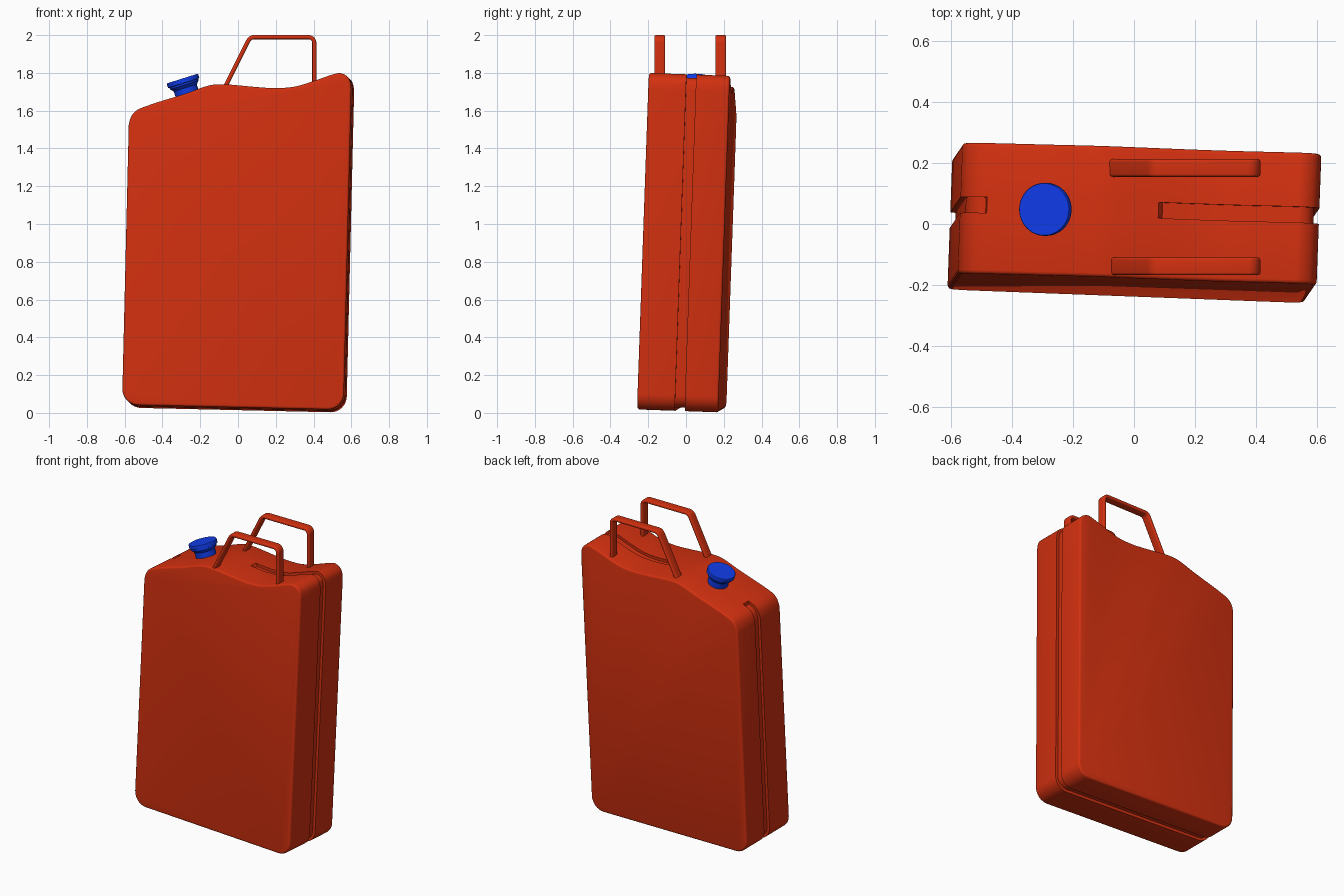
import bpy, bmesh, math
from mathutils import Vector, Matrix

if "Cube" in bpy.data.objects:
    bpy.data.objects.remove(bpy.data.objects["Cube"])


def material(name, color):
    m = bpy.data.materials.new(name)
    m.diffuse_color = (*color, 1)
    m.use_nodes = True
    m.node_tree.nodes["Principled BSDF"].inputs["Base Color"].default_value = m.diffuse_color
    return m


RED = material("red_paint", (0.65, 0.03, 0.005))
BLUE = material("blue_plastic", (0.005, 0.045, 0.8))


def loft(name, rings, mat, matrix=Matrix()):
    """Skin a list of closed rings and cap both ends."""
    bm = bmesh.new()
    vs = [[bm.verts.new(p) for p in r] for r in rings]
    n = len(rings[0])
    for a, b in zip(vs, vs[1:]):
        for i in range(n):
            j = (i + 1) % n
            bm.faces.new((a[i], a[j], b[j], b[i]))
    bm.faces.new(vs[0])
    bm.faces.new(vs[-1])
    bmesh.ops.remove_doubles(bm, verts=bm.verts, dist=1e-5)
    bmesh.ops.recalc_face_normals(bm, faces=bm.faces)
    me = bpy.data.meshes.new(name)
    bm.to_mesh(me)
    bm.free()
    ob = bpy.data.objects.new(name, me)
    ob.matrix_world = matrix
    me.materials.append(mat)
    bpy.context.collection.objects.link(ob)
    bpy.context.view_layer.objects.active = ob
    ob.select_set(True)
    bpy.ops.object.shade_smooth_by_angle(angle=math.radians(32))
    ob.select_set(False)
    return ob


def fillet(a, b, c, r, n=8):
    """Round the corner b of the path a-b-c with radius r."""
    a, b, c = Vector(a), Vector(b), Vector(c)
    u, w = (a - b).normalized(), (c - b).normalized()
    half = u.angle(w) / 2
    t = r / math.tan(half)
    o = b + (u + w).normalized() * r / math.sin(half)
    p, q = b + u * t - o, b + w * t - o
    ang = p.angle(q)
    return [o + (p * math.sin((1 - k / n) * ang) + q * math.sin(k / n * ang)) / math.sin(ang)
            for k in range(n + 1)]


def spline(pts, n=10):
    """Catmull-Rom curve through the inner points."""
    out = []
    for a, b, c, d in zip(pts, pts[1:], pts[2:], pts[3:]):
        for k in range(n):
            t = k / n
            out.append(0.5 * (2 * b + (c - a) * t + (2 * a - 5 * b + 4 * c - d) * t * t
                              + (3 * b - a - 3 * c + d) * t ** 3))
    return out + [pts[-2]]


# Can body: front outline with a wavy top, lofted through the depth
W, D = 0.587, 0.215
top = [(-W, 1.40), (-W, 1.485), (-0.558, 1.552), (-0.478, 1.592), (-0.293, 1.655),
       (-0.203, 1.69), (-0.14, 1.707), (-0.063, 1.709), (0.087, 1.699), (0.187, 1.696),
       (0.287, 1.706), (0.387, 1.738), (0.487, 1.775), (0.532, 1.782), (0.573, 1.756),
       (W, 1.70), (W, 1.60)]
outline = spline([Vector(p) for p in top])
outline += fillet((W, 1), (W, 0), (0, 0), 0.085)
outline += fillet((0, 0), (-W, 0), (-W, 1), 0.085)


def inset(amount, groove_only=False):
    res = []
    n = len(outline)
    for i, p in enumerate(outline):
        t = ((p - outline[i - 1]).normalized() + (outline[(i + 1) % n] - p).normalized()).normalized()
        on_top = p.y > 1.55 and -0.505 < p.x < 0.07
        d = 0 if groove_only and on_top else amount
        res.append(p + Vector((t.y, -t.x)) * d)
    return res


R = 0.012
edge = [(R * (1 - math.sin(a)), R * (1 - math.cos(a))) for a in (math.pi / 2 * k / 3 for k in range(4))]
edge = [(off, dy) for off, dy in edge]
G0, G1, GD = -0.015, 0.037, 0.018
sections = [(-D + dy, inset(off)) for off, dy in edge]
sections += [(G0, inset(0)), (G0, inset(GD, True)), (G1, inset(GD, True)), (G1, inset(0))]
sections += [(D - dy, inset(off)) for off, dy in reversed(edge)]
rings = [[(p.x, y, p.y) for p in prof] for y, prof in sections]

# The body leans slightly on all axes
zax = Vector((0.024, 0.035, 1)).normalized()
yax = zax.cross(Vector((1, -0.038, -0.026))).normalized()
xax = yax.cross(zax)
lean = Matrix((xax, yax, zax)).transposed().to_4x4()
loft("can_body", rings, RED, Matrix.Translation((-0.02, -0.023, 0.022)) @ lean)

# Pair of flat-strap handles
path = [Vector((-0.076, 1.71))]
path += fillet((-0.076, 1.71), (0.064, 1.989), (0.404, 1.989), 0.035)
path += fillet((0.064, 1.989), (0.404, 1.989), (0.404, 1.73), 0.03)
path += [Vector((0.404, 1.73))]
HW, HT, HR = 0.029, 0.011, 0.009
section = []
for k, (sx, sy) in enumerate(((1, 1), (-1, 1), (-1, -1), (1, -1))):
    for s in range(5):
        a = (k + s / 4) * math.pi / 2
        section.append((sx * (HW - HR) + HR * math.cos(a), sy * (HT - HR) + HR * math.sin(a)))
for name, y in (("front_handle", -0.139), ("back_handle", 0.184)):
    rings = []
    for i, p in enumerate(path):
        t = (path[min(i + 1, len(path) - 1)] - path[max(i - 1, 0)]).normalized()
        rings.append([(p.x - t.y * v, y + u, p.y + t.x * v) for u, v in section])
    loft(name, rings, RED)

# Tilted filler cap with flange, tapered collar and neck
lathe = [(0.085, 0), (0.087, -0.003), (0.087, -0.024), (0.080, -0.026), (0.079, -0.036),
         (0.064, -0.052), (0.062, -0.13)]
N = 48
rings = [[(r * math.cos(2 * math.pi * k / N), r * math.sin(2 * math.pi * k / N), h)
          for k in range(N)] for r, h in lathe]
loft("filler_cap", rings, BLUE,
     Matrix.Translation((-0.295, 0.048, 1.770)) @ Matrix.Rotation(math.radians(-17.5), 4, 'Y'))
